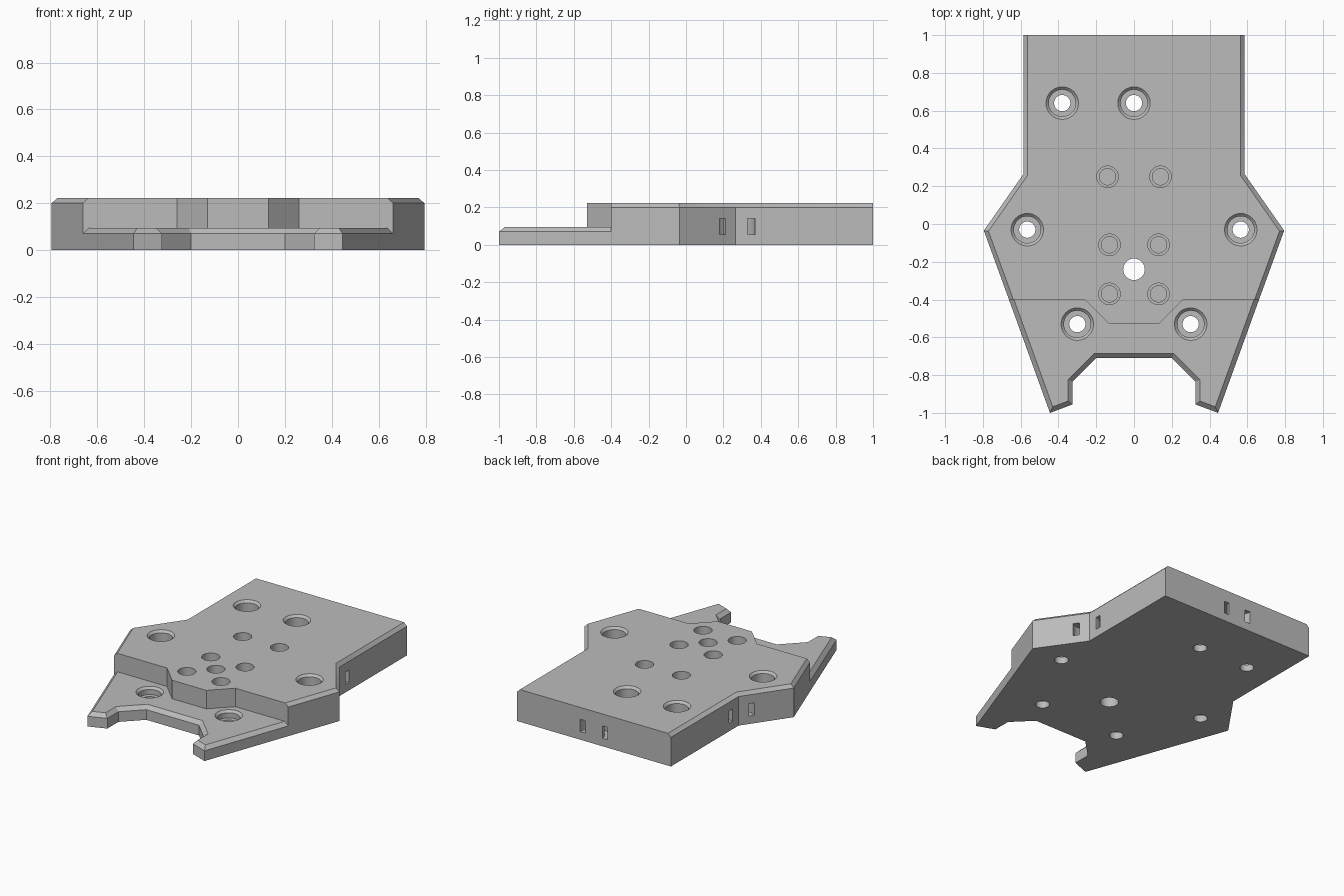
import bpy
import bmesh
import math
from mathutils import Vector
from mathutils.geometry import intersect_line_line_2d  # noqa: F401

if "Cube" in bpy.data.objects:
    bpy.data.objects.remove(bpy.data.objects["Cube"], do_unlink=True)

TOP, NOSE_TOP = 0.222, 0.095
SEGMENTS = 48

grey = bpy.data.materials.new("plain_grey")
grey.use_nodes = True
grey.diffuse_color = (0.5, 0.5, 0.5, 1)
grey.node_tree.nodes["Principled BSDF"].inputs["Base Color"].default_value = (0.5, 0.5, 0.5, 1)


def make_object(name, bm):
    bmesh.ops.recalc_face_normals(bm, faces=bm.faces)
    mesh = bpy.data.meshes.new(name)
    bm.to_mesh(mesh)
    bm.free()
    mesh.materials.append(grey)
    obj = bpy.data.objects.new(name, mesh)
    bpy.context.collection.objects.link(obj)
    return obj


def mirrored(half):
    """Close a right-hand half outline with its mirror image."""
    return [Vector(p) for p in half] + [Vector((-x, y)) for x, y in reversed(half)]


def inset(points, amounts):
    """Move each edge inward by its own amount and intersect neighbours."""
    n = len(points)
    lines = []
    for i, p in enumerate(points):
        d = (points[(i + 1) % n] - p).normalized()
        lines.append((p + Vector((-d.y, d.x)) * amounts[i], d))
    result = []
    for i in range(n):
        (a, u), (b, v) = lines[i - 1], lines[i]
        t = (b - a).cross(v) / u.cross(v)
        result.append(a + u * t)
    return result


def plate(name, points, top, bevel, is_beveled):
    n = len(points)
    amounts = [bevel if is_beveled(p, points[(i + 1) % n]) else 0
               for i, p in enumerate(points)]
    bm = bmesh.new()
    levels = ((points, 0), (points, top - bevel), (inset(points, amounts), top))
    rings = [[bm.verts.new((p.x, p.y, z)) for p in ring] for ring, z in levels]
    for low, high in zip(rings, rings[1:]):
        for i in range(n):
            j = (i + 1) % n
            bm.faces.new((low[i], low[j], high[j], high[i]))
    bm.faces.new(rings[0][::-1])
    bm.faces.new(rings[-1])
    return make_object(name, bm)


def turned(bm, x, y, profile, ring=False):
    """Add a turned solid from (radius, z) points; ring joins last to first."""
    loops = []
    for r, z in profile:
        loops.append([bm.verts.new((x + r * math.cos(k * math.tau / SEGMENTS),
                                    y + r * math.sin(k * math.tau / SEGMENTS), z))
                      for k in range(SEGMENTS)])
    pairs = list(zip(loops, loops[1:]))
    if ring:
        pairs.append((loops[-1], loops[0]))
    else:
        bm.faces.new(loops[0])
        bm.faces.new(loops[-1])
    for a, b in pairs:
        for k in range(SEGMENTS):
            m = (k + 1) % SEGMENTS
            bm.faces.new((a[k], a[m], b[m], b[k]))


def combine(target, tool, operation):
    mod = target.modifiers.new(operation.lower(), "BOOLEAN")
    mod.object, mod.operation, mod.solver = tool, operation, "EXACT"
    bpy.context.view_layer.objects.active = target
    bpy.ops.object.modifier_apply(modifier=mod.name)
    bpy.data.objects.remove(tool, do_unlink=True)


# Thick body with a front tongue; only the side edges are beveled
tongue, shoulder, flank = (0.13, -0.53), (0.26, -0.4), (0.662, -0.4)
waist = (0.585, 0.265)
body = plate("mounting_plate",
             mirrored([tongue, shoulder, flank, (0.795, -0.035), waist, (0.585, 1)]),
             TOP, 0.022, lambda a, b: abs(a.x + b.x) > 1)

# Thin forked nose, beveled except where it meets the body
nose = plate("nose_plate",
             mirrored([(0.2, -0.71), (0.325, -0.835), (0.325, -0.955), (0.445, -1),
                       flank, shoulder, tongue]),
             NOSE_TOP, 0.025, lambda a, b: min(a.y, b.y) < -0.6)
combine(body, nose, "UNION")

cut = bmesh.new()


# Counterbored screw holes with a countersunk rim
def screw_hole(x, y, top):
    turned(cut, x, y, [(0.043, -0.1), (0.043, 0.045), (0.071, 0.045),
                       (0.071, top - 0.015), (0.086, top), (0.086, top + 0.1)])


for x in (-0.38, 0):
    screw_hole(x, 0.64, TOP)
for side in (-1, 1):
    screw_hole(side * 0.565, -0.03, TOP)
    screw_hole(side * 0.3, -0.53, NOSE_TOP)

# Stepped blind sockets
for x, y in ((0.14, 0.25), (0.13, -0.11), (0.13, -0.37)):
    for side in (-1, 1):
        turned(cut, side * x, y, [(0.043, 0.035), (0.043, 0.08), (0.057, 0.08),
                                  (0.057, TOP + 0.1)])

# Cable hole straight through
turned(cut, 0, -0.24, [(0.057, -0.1), (0.057, TOP + 0.1)])

# Curved strap channels through the back wall and both waist corners
for x, y in ((0, 1), waist, (-waist[0], waist[1])):
    turned(cut, x, y, [(0.065, 0.055), (0.105, 0.055), (0.105, 0.14), (0.065, 0.14)],
           ring=True)

combine(body, make_object("hole_cutter", cut), "DIFFERENCE")

# Smooth hole walls, crisp plate edges
bpy.ops.object.select_all(action="DESELECT")
body.select_set(True)
bpy.context.view_layer.objects.active = body
bpy.ops.object.shade_smooth_by_angle(angle=math.radians(25))
